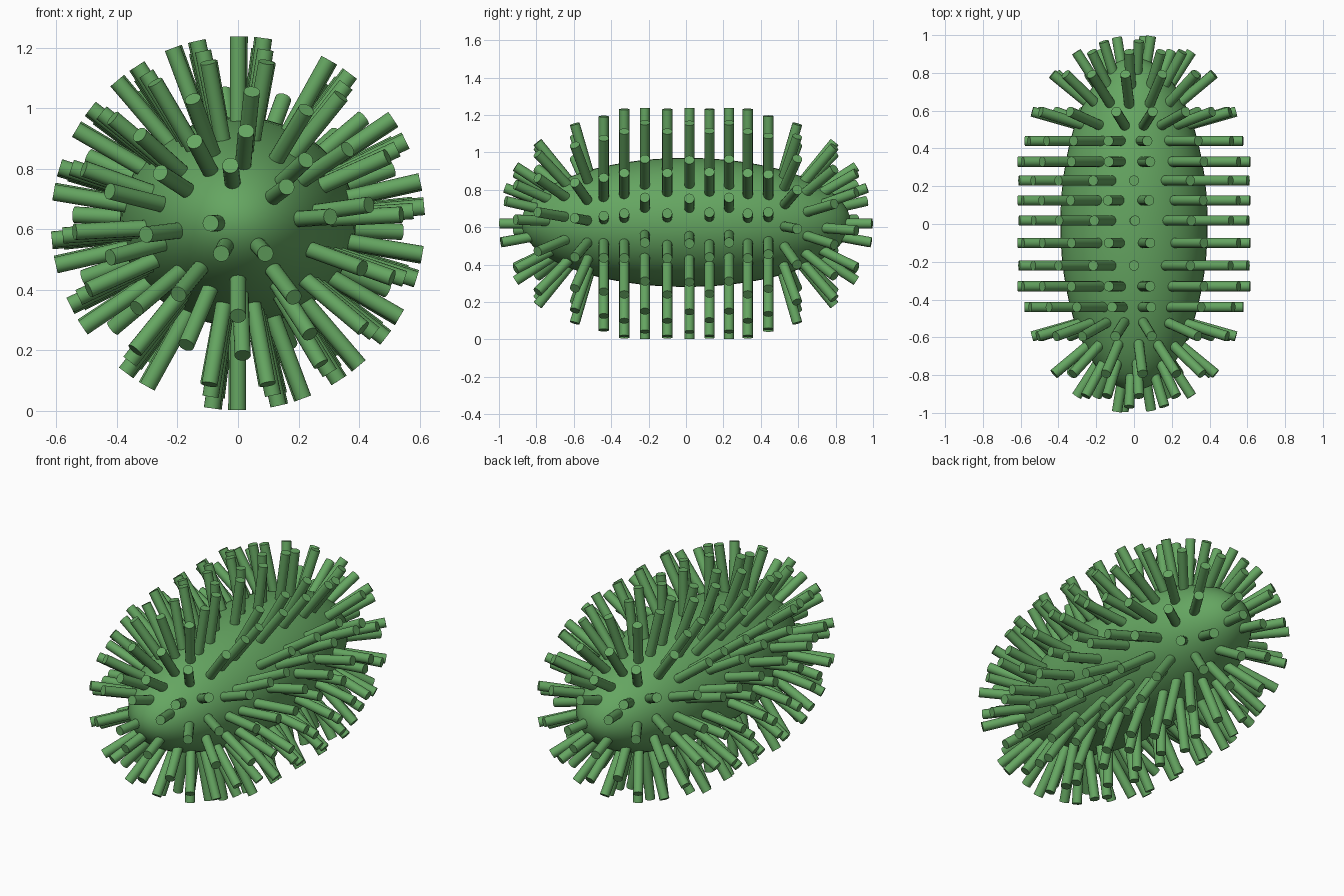
import bpy, bmesh, math
from mathutils import Vector, Matrix

if "Cube" in bpy.data.objects:
    bpy.data.objects.remove(bpy.data.objects["Cube"])

CZ = 0.62            # height of the long axis
PIN_R = 0.027
green = bpy.data.materials.new("green")
green.diffuse_color = (0.13, 0.38, 0.12, 1)
green.use_nodes = True
green.node_tree.nodes["Principled BSDF"].inputs["Base Color"].default_value = green.diffuse_color


def finish(bm, name):
    me = bpy.data.meshes.new(name)
    bm.to_mesh(me)
    bm.free()
    ob = bpy.data.objects.new(name, me)
    bpy.context.collection.objects.link(ob)
    me.materials.append(green)
    bpy.ops.object.select_all(action='DESELECT')
    ob.select_set(True)
    bpy.context.view_layer.objects.active = ob
    bpy.ops.object.shade_smooth_by_angle(angle=math.radians(40))
    return ob


def pin(bm, start, tip):
    # one straight round bristle between two points
    d = tip - start
    m = Matrix.Translation((start + tip) / 2) @ d.to_track_quat('Z', 'Y').to_matrix().to_4x4()
    bmesh.ops.create_cone(bm, cap_ends=True, segments=16, radius1=PIN_R,
                          radius2=PIN_R, depth=d.length, matrix=m)


def radial(deg):
    a = math.radians(deg)
    return Vector((math.cos(a), 0, math.sin(a)))


# Egg-shaped body
bm = bmesh.new()
bmesh.ops.create_uvsphere(bm, u_segments=48, v_segments=32, radius=1,
                          matrix=Matrix.Translation((0, 0, CZ + 0.006)) @ Matrix.Rotation(math.pi / 2, 4, 'X')
                          @ Matrix.Diagonal((0.39, 0.345, 0.88, 1)))
finish(bm, "body")

# Rings of bristles around the middle, alternately turned
half = [9, 30, 57, 86, 106.5, 126.5, 146, 166.5]
around = half + [a + 180 for a in half]
rings = [(-0.44, -5, 0.58), (-0.33, -4, 0.617), (-0.22, 4, 0.617), (-0.1, -4, 0.617),
         (0.018, 3.5, 0.617), (0.125, -3.5, 0.617), (0.23, 4, 0.617), (0.33, -4, 0.617),
         (0.44, -3, 0.58)]
bm = bmesh.new()
for y, turn, r in rings:
    for a in around:
        c = Vector((0, y, CZ))
        d = radial(a + turn)
        pin(bm, c + d * 0.22, c + d * r)
finish(bm, "side_bristles")

# Bristles fanning out over the rounded ends
caps = [(16, [a - 6 for a in around]),
        (39, [8, 34, 59, 84, 110, 138, 166, 195, 220, 247, 272, 303, 340]),
        (57, [4, 43, 85, 118, 147, 187, 230, 270, 307])]
for name, spin in (("front_bristles", 0), ("back_bristles", math.pi)):
    bm = bmesh.new()
    c = Vector((0, -0.44, CZ))
    dirs = []
    for lat, angles in caps:
        t = math.radians(lat)
        dirs += [radial(a) * math.cos(t) - Vector((0, math.sin(t), 0)) for a in angles]
    for x, z in [(0.16, 0.12), (-0.025, 0.19), (-0.09, 0.0), (-0.055, -0.1), (0.09, -0.1)]:
        dirs.append(Vector((x, -math.sqrt(0.56 ** 2 - x * x - z * z), z)).normalized())
    for d in dirs:
        pin(bm, c + d * 0.2, c + d * 0.562)
    bmesh.ops.rotate(bm, verts=bm.verts, cent=(0, 0, 0), matrix=Matrix.Rotation(spin, 3, 'Z'))
    finish(bm, name)
